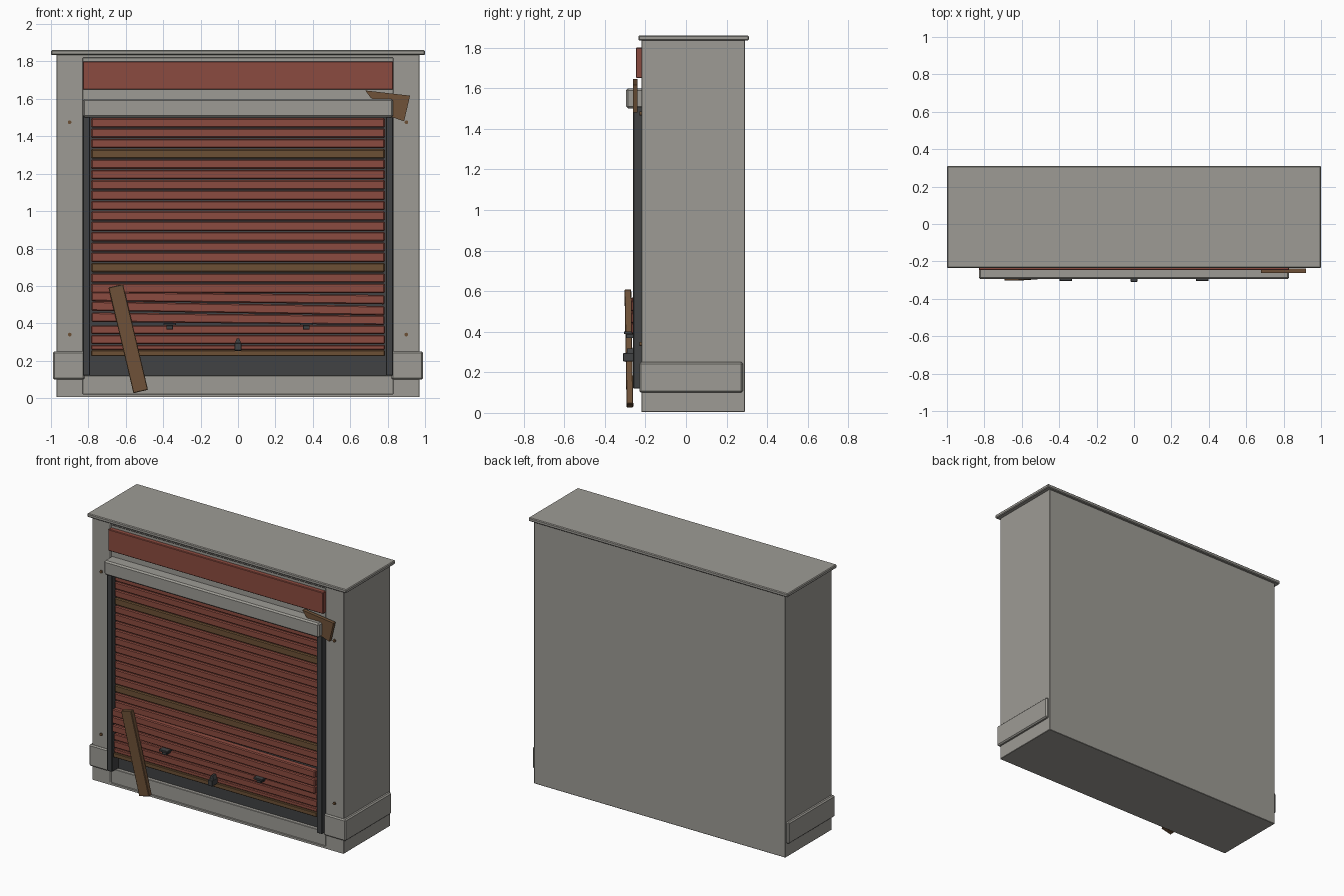
import bpy, bmesh, math
from mathutils import Vector

cube = bpy.data.objects.get("Cube")
if cube:
    bpy.data.objects.remove(cube, do_unlink=True)


def material(name, rgb):
    m = bpy.data.materials.new(name)
    m.use_nodes = True
    m.diffuse_color = (*rgb, 1)
    bsdf = next(n for n in m.node_tree.nodes if n.type == 'BSDF_PRINCIPLED')
    bsdf.inputs["Base Color"].default_value = (*rgb, 1)
    return m


STONE = material("weathered grey stone", (0.34, 0.33, 0.30))
RED = material("faded red paint", (0.26, 0.07, 0.05))
WOOD = material("brown wood", (0.16, 0.085, 0.04))
RUST = material("rusty brown metal", (0.15, 0.08, 0.035))
DARK = material("dark metal", (0.052, 0.054, 0.056))


def finish(name, bm, mat, bevel=0):
    bmesh.ops.recalc_face_normals(bm, faces=bm.faces)
    me = bpy.data.meshes.new(name)
    bm.to_mesh(me)
    bm.free()
    ob = bpy.data.objects.new(name, me)
    bpy.context.scene.collection.objects.link(ob)
    me.materials.append(mat)
    if bevel:
        mod = ob.modifiers.new("Bevel", 'BEVEL')
        mod.width, mod.segments = bevel, 1
    return ob


def box(name, xs, ys, zs, mat, bevel=0, rot=(0, 0, 0)):
    """Box from its extents on each axis, turned about its own centre."""
    bm = bmesh.new()
    bmesh.ops.create_cube(bm, size=1)
    size = [b - a for a, b in (xs, ys, zs)]
    bmesh.ops.scale(bm, vec=size, verts=bm.verts)
    ob = finish(name, bm, mat, bevel)
    ob.location = [(a + b) / 2 for a, b in (xs, ys, zs)]
    ob.rotation_euler = rot
    return ob


def prism(name, outline, y0, y1, mat):
    """Extrude an x-z outline from y0 to y1."""
    bm = bmesh.new()
    face = bm.faces.new([bm.verts.new((x, y0, z)) for x, z in outline])
    ext = bmesh.ops.extrude_face_region(bm, geom=[face])
    verts = [v for v in ext["geom"] if isinstance(v, bmesh.types.BMVert)]
    bmesh.ops.translate(bm, vec=(0, y1 - y0, 0), verts=verts)
    return finish(name, bm, mat)


def cylinder(name, loc, radius, depth, mat):
    bm = bmesh.new()
    bmesh.ops.create_cone(bm, cap_ends=True, segments=12, radius1=radius,
                          radius2=radius, depth=depth)
    ob = finish(name, bm, mat)
    ob.location = loc
    ob.rotation_euler = (math.pi / 2, 0, 0)
    return ob


def cut(target, cutter):
    mod = target.modifiers.new("Cut", 'BOOLEAN')
    mod.operation, mod.solver, mod.object = 'DIFFERENCE', 'EXACT', cutter
    cutter.hide_render = True
    bpy.context.view_layer.objects.active = target
    bpy.ops.object.modifier_apply(modifier=mod.name)
    bpy.data.objects.remove(cutter, do_unlink=True)


W = 0.83  # half width of the opening

# Stone body with a shallow front panel and a deeper shutter opening
body = box("stone_body", (-0.97, 0.97), (-0.22, 0.29), (0.005, 1.84), STONE)
cut(body, box("panel_cutter", (-W, W), (-0.3, -0.215), (0.02, 1.82), STONE))
cut(body, box("opening_cutter", (-W, W), (-0.3, -0.16), (0.12, 1.52), STONE))
edge = body.modifiers.new("Bevel", 'BEVEL')
edge.width, edge.segments = 0.005, 1
box("top_slab", (-1, 1), (-0.235, 0.31), (1.835, 1.86), STONE, 0.005)
for side, s in (("left", 1), ("right", -1)):
    box(side + "_base_band", sorted((s * 0.82, s * 0.99)), (-0.23, 0.28),
        (0.10, 0.25), STONE, 0.008)
    box(side + "_rail", sorted((s * 0.79, s * W)), (-0.26, -0.17),
        (0.12, 1.51), DARK, 0.003)
    for z in (0.34, 1.475):
        cylinder(side + "_wall_bolt", (s * 0.90, -0.222, z), 0.01, 0.012, RUST)

# Sign board and shutter housing
box("sign_board", (-W, W), (-0.247, -0.2), (1.65, 1.80), RED, 0.004)
box("shutter_housing", (-W, W), (-0.295, -0.17), (1.50, 1.60), STONE, 0.01)

# Backing behind the slats
box("shutter_backing", (-0.8, 0.8), (-0.19, -0.16), (0.12, 1.52), DARK)

# Regular slats, two of them rusted
PITCH = 0.0553
for i in range(17):
    top = 1.497 - i * PITCH
    box("shutter_slat", (-0.785, 0.785), (-0.24, -0.2), (top - 0.05, top),
        RUST if i in (3, 14) else RED, 0.006)

# Bent slats hanging loose
for i in range(3):
    mid = 0.535 - i * PITCH
    box("bent_slat", (-0.783, 0.783), (-0.272, -0.225), (mid - 0.025, mid + 0.025),
        RED, 0.006, (0, math.radians(0.6 + 0.3 * (i % 2)), 0))

# Lower slats and the bottom bar
for z0, z1 in ((0.343, 0.387), (0.29, 0.337), (0.257, 0.285)):
    box("lower_slat", (-0.785, 0.785), (-0.25, -0.205), (z0, z1), RED, 0.005)
box("bottom_bar", (-0.785, 0.785), (-0.255, -0.2), (0.224, 0.256), RUST, 0.004)

# Lifting handles
for s in (-1, 1):
    x = s * 0.365
    box("handle_plate", (x - 0.033, x + 0.033), (-0.305, -0.24), (0.388, 0.402),
        DARK, 0.002)
    box("handle_grip", (x - 0.018, x + 0.018), (-0.295, -0.24), (0.368, 0.388),
        DARK, 0.002)

# Padlock with a tapering shackle
box("padlock", (-0.018, 0.018), (-0.31, -0.25), (0.253, 0.295), DARK, 0.003)
prism("padlock_shackle", [(-0.016, 0.294), (0.016, 0.294), (0.007, 0.318),
                          (-0.007, 0.318)], -0.29, -0.255, DARK)

# Leaning plank and broken plank end
box("leaning_plank", (-0.627, -0.547), (-0.298, -0.265), (0.028, 0.608), WOOD,
    0.003, (math.radians(1), math.radians(-13.3), 0))
prism("broken_plank", [(0.68, 1.645), (0.92, 1.617), (0.888, 1.48), (0.825, 1.502),
                       (0.80, 1.56), (0.71, 1.605)], -0.262, -0.238, WOOD)
